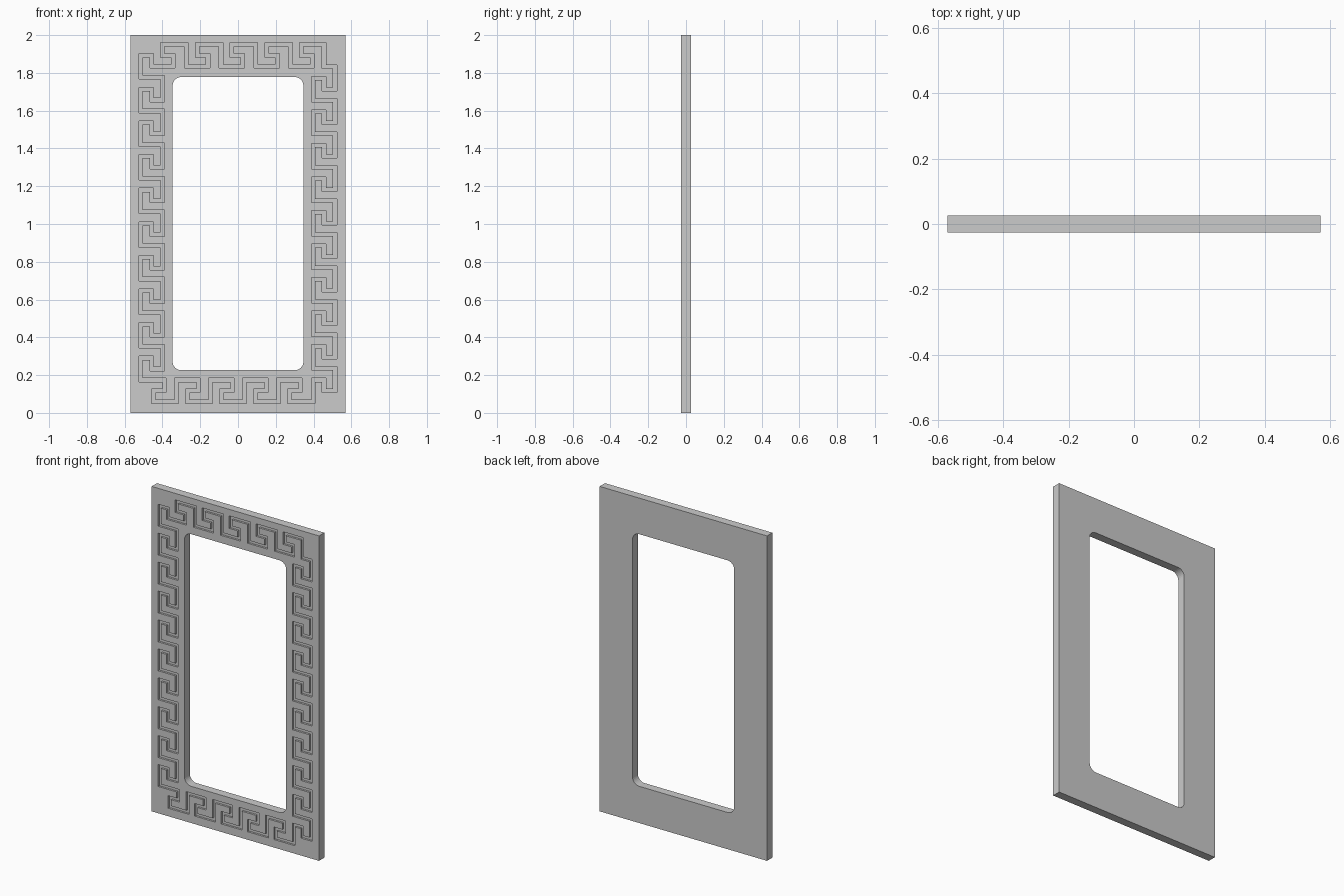
import bpy, bmesh, math

if "Cube" in bpy.data.objects:
    bpy.data.objects.remove(bpy.data.objects["Cube"])

T = 0.026            # half thickness
W = 0.0193           # groove width; one key unit is 7 x 7 groove widths
DEPTH = 0.012
N, M, F = W * 0.5, W * 3.5, W * 6.5   # near, middle and far centre lines of a unit


def make_object(name, bm):
    bmesh.ops.recalc_face_normals(bm, faces=bm.faces)
    mesh = bpy.data.meshes.new(name)
    bm.to_mesh(mesh)
    bm.free()
    ob = bpy.data.objects.new(name, mesh)
    bpy.context.collection.objects.link(ob)
    return ob


def prism(name, outline, y0, y1):
    bm = bmesh.new()
    face = bm.faces.new([bm.verts.new((x, y0, z)) for x, z in outline])
    ext = bmesh.ops.extrude_face_region(bm, geom=[face])
    for v in ext["geom"]:
        if isinstance(v, bmesh.types.BMVert):
            v.co.y = y1
    return make_object(name, bm)


def rounded_rect(x, z0, z1, r, steps=8):
    pts = []
    corners = [(x - r, z1 - r), (-x + r, z1 - r), (-x + r, z0 + r), (x - r, z0 + r)]
    for i, (cx, cz) in enumerate(corners):
        for s in range(steps + 1):
            a = math.pi / 2 * (i + s / steps)
            pts.append((cx + r * math.cos(a), cz + r * math.sin(a)))
    return pts


def key_path():
    """Closed centre line of the meander, clockwise from the lower left."""
    p = []
    lx, rx = -0.525, 0.388
    low, left0 = 0.049, 0.049 + 6 * W
    # left column, going up
    for k in range(10):
        b = left0 + 0.178 * k
        if k > 0:
            p.append((lx + F, b + N))
        p += [(lx + N, b + N), (lx + N, b + F), (lx + M, b + F), (lx + M, b + M)]
        if k < 9:
            p.append((lx + F, b + M))
    # top row, going right
    z = b + M - N
    for k in range(5):
        a = -0.468 + 0.184 * k
        if k > 0:
            p += [(a + N, z + F), (a + N, z + N)]
        p += [(a + F, z + N), (a + F, z + M), (a + M, z + M), (a + M, z + F)]
    p.append((rx + M, z + F))
    # right column, going down
    p += [(rx + M, low + 1.774 + N), (rx + F, low + 1.774 + N)]
    for k in range(9, -1, -1):
        b = low + 0.1774 * k
        p += [(rx + F, b + M), (rx + M, b + M), (rx + M, b + F),
              (rx + N, b + F), (rx + N, b + N)]
        if k > 0:
            p.append((rx + F, b + N))
    # bottom row, going left
    for k in range(4, -1, -1):
        a = -0.515 + 0.18 * k
        p += [(a + M, low + N), (a + M, low + M), (a + F, low + M), (a + F, low + F)]
        if k > 0:
            p += [(a + N, low + F), (a + N, low + N)]
    return p


def groove(name, path, y0, y1):
    """Mitred ribbon of rectangular section along a closed right-angled path."""
    bm = bmesh.new()
    n = len(path)

    def normal(a, b):
        dx, dz = b[0] - a[0], b[1] - a[1]
        length = math.hypot(dx, dz)
        return -dz / length, dx / length

    rings = []
    for i, (x, z) in enumerate(path):
        n1 = normal(path[i - 1], path[i])
        n2 = normal(path[i], path[(i + 1) % n])
        ox, oz = (n1[0] + n2[0]) * W / 2, (n1[1] + n2[1]) * W / 2
        rings.append([bm.verts.new((x + s * ox, y, z + s * oz))
                      for s, y in ((1, y0), (1, y1), (-1, y1), (-1, y0))])
    for i in range(n):
        a, b = rings[i], rings[(i + 1) % n]
        for j in range(4):
            k = (j + 1) % 4
            bm.faces.new((a[j], a[k], b[k], b[j]))
    return make_object(name, bm)


def cut(target, cutter):
    mod = target.modifiers.new("cut", "BOOLEAN")
    mod.operation = "DIFFERENCE"
    mod.solver = "EXACT"
    mod.object = cutter
    cutter.hide_render = True
    bpy.context.view_layer.objects.active = target
    bpy.ops.object.modifier_apply(modifier=mod.name)
    bpy.data.objects.remove(cutter)


# flat frame panel
frame = prism("key_pattern_frame", [(-0.57, 0), (0.57, 0), (0.57, 2), (-0.57, 2)], -T, T)

# rounded window opening
cut(frame, prism("opening_cutter", rounded_rect(0.346, 0.226, 1.778, 0.045), -0.1, 0.1))

# engraved meander on the front
cut(frame, groove("groove_cutter", key_path(), -T - 0.02, -T + DEPTH))
